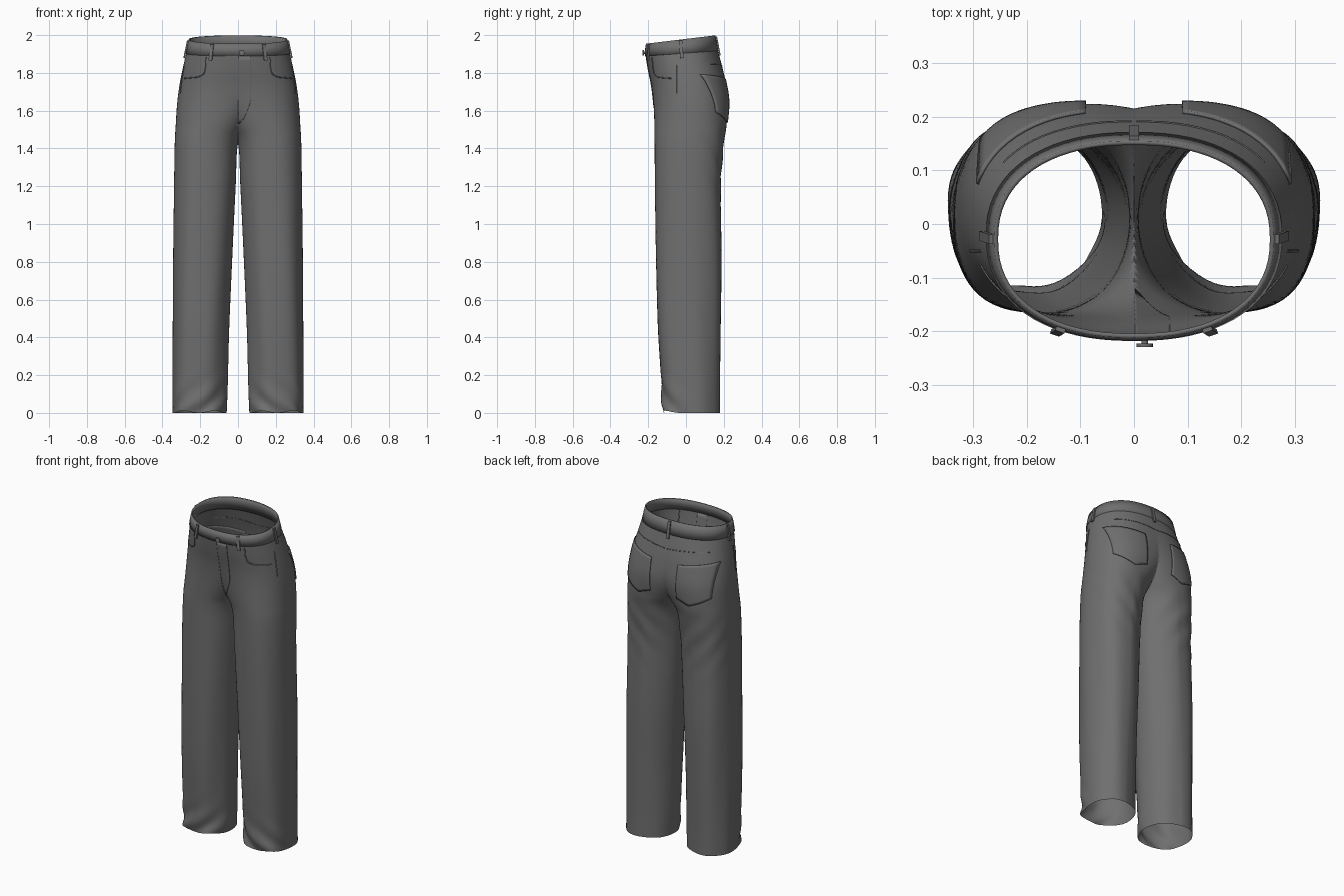
import bpy, bmesh
from math import sin, cos, pi, exp, radians
from mathutils import Vector
from mathutils.bvhtree import BVHTree

cube = bpy.data.objects.get("Cube")
if cube:
    bpy.data.objects.remove(cube)

cloth = bpy.data.materials.new("grey_cloth")
cloth.use_nodes = True
grey = (0.16, 0.16, 0.16, 1)
cloth.diffuse_color = grey
cloth.node_tree.nodes["Principled BSDF"].inputs["Base Color"].default_value = grey

SIDES, ROWS = 72, 110
SHEAR = 0.12          # the waist rises toward the back
ROUND = 0.88          # below 1 makes ovals boxier

# Leg outline by height: z, inner x, outer x, front y, back y
LEVELS = [Vector(v) for v in (
    (0.0, 0.06, 0.346, -0.125, 0.18), (0.15, 0.055, 0.346, -0.13, 0.18),
    (0.45, 0.048, 0.344, -0.15, 0.185), (0.8, 0.033, 0.342, -0.16, 0.19),
    (1.2, 0.013, 0.338, -0.165, 0.185), (1.42, 0.001, 0.335, -0.166, 0.2),
    (1.52, -0.045, 0.33, -0.167, 0.214), (1.64, -0.14, 0.322, -0.172, 0.224),
    (1.74, -0.21, 0.309, -0.182, 0.21), (1.84, -0.255, 0.289, -0.2, 0.185),
    (1.93, -0.268, 0.268, -0.213, 0.16))]


def level_at(f):
    """Smooth blend through the levels, f from 0 to 1."""
    s = f * (len(LEVELS) - 1)
    i = min(int(s), len(LEVELS) - 2)
    u = s - i
    a, b, c, d = (LEVELS[max(0, min(k, len(LEVELS) - 1))] for k in range(i - 1, i + 3))
    return b + (c - a) * (u / 2) + (a - b * 2.5 + c * 2 - d / 2) * u**2 + ((b - c) * 1.5 + (d - a) / 2) * u**3


def oval(lv, t, leg=0.0, grow=0.0):
    """Point on a rounded oval; leg = 1 is boxier outside and cut away inside."""
    z, x0, x1, y0, y1 = lv
    c, s = cos(t), sin(t)
    power = ROUND + leg * (-0.1 if c > 0 else 0.3 + 0.2 * s)
    cx = abs(c)**power * (1 if c > 0 else -1)
    sy = abs(s)**ROUND * (1 if s > 0 else -1)
    return Vector(((x0 + x1) / 2 + ((x1 - x0) / 2 + grow) * cx,
                   (y0 + y1) / 2 + ((y1 - y0) / 2 + grow) * sy, z))


def folds(z, t):
    """Soft drapery: bunched front hem, slanted folds under the seat, long drapes."""
    front, back = max(0, -sin(t)), max(0, sin(t))
    hem = 0.01 * front * exp(-(z / 0.13)**2) * sin(40 * z + 5 * t)
    seat = 0.003 * back * exp(-((z - 1.3) / 0.17)**2) * sin(40 * z + 7 * t)
    drape = 0.002 * sin(6 * t + 2 * z) * min(1, max(0, 1.6 - z))
    return hem + seat + drape


def finish(obj, angle=35, mirror=False, thick=0.0):
    obj.data.materials.append(cloth)
    if thick:
        m = obj.modifiers.new("Thickness", 'SOLIDIFY')
        m.thickness, m.offset = thick, -1
    if mirror:
        m = obj.modifiers.new("Mirror", 'MIRROR')
        m.use_clip, m.merge_threshold = True, 0.0005
    if obj.type == 'MESH':
        bpy.ops.object.select_all(action='DESELECT')
        obj.select_set(True)
        bpy.context.view_layer.objects.active = obj
        bpy.ops.object.shade_smooth_by_angle(angle=radians(angle))


def add_object(name, data):
    obj = bpy.data.objects.new(name, data)
    bpy.context.collection.objects.link(obj)
    return obj


def grid_mesh(rows, closed=False):
    """Skin rows of points with quads."""
    bm = bmesh.new()
    vs = [[bm.verts.new(p) for p in row] for row in rows]
    n = len(rows[0])
    for lo, hi in zip(vs, vs[1:]):
        for i in range(n if closed else n - 1):
            k = (i + 1) % n
            bm.faces.new((lo[i], lo[k], hi[k], hi[i]))
    return bm


def to_object(name, bm):
    me = bpy.data.meshes.new(name)
    bm.normal_update()
    bm.to_mesh(me)
    bm.free()
    return add_object(name, me)


# Trouser body: one leg tube that leans over the middle, cut there and mirrored
rows = []
for r in range(ROWS + 1):
    lv = level_at(r / ROWS)
    z = lv[0]
    tilt = SHEAR * min(1, max(0, (z - 1.6) / 0.3))
    leg = min(1, max(0, (1.55 - z) / 0.35))
    row = []
    for i in range(SIDES):
        t = 2 * pi * i / SIDES
        p = oval(lv, t, leg, folds(z, t))
        p.z += tilt * p.y + 0.007 * exp(-(z / 0.05)**2) * max(0, -sin(t)) * (1 + sin(5 * t))
        row.append(p)
    rows.append(row)
bm = grid_mesh(rows, closed=True)
bmesh.ops.bisect_plane(bm, geom=bm.verts[:] + bm.edges[:] + bm.faces[:], dist=1e-5,
                       plane_co=(0, 0, 0), plane_no=(1, 0, 0), clear_inner=True)
bm.normal_update()
body_tree = BVHTree.FromBMesh(bm)
finish(to_object("trouser_body", bm), 50, mirror=True)


def on_body(origin, direction, lift):
    """Drop a point onto the cloth and lift it off slightly."""
    hit, normal, _, _ = body_tree.ray_cast(Vector(origin), Vector(direction))
    if hit is None:
        hit, normal, _, _ = body_tree.find_nearest(Vector(origin) + Vector(direction))
    if normal.dot(Vector(direction)) > 0:
        normal = -normal
    return hit + normal * lift


def seam(name, path, side, radius=0.003):
    """Thin raised stitch line along a path; side is 'front', 'back' or 'left'."""
    direction = {'front': (0, 1, 0), 'back': (0, -1, 0), 'left': (-1, 0, 0)}[side]
    pts = []
    for (a, z), (b, w) in zip(path, path[1:]):
        for k in range(8):
            u, v = a + (b - a) * k / 8, z + (w - z) * k / 8
            start = (1, u, v) if side == 'left' else (u, -direction[1], v)
            pts.append(on_body(start, direction, 0.0005))
    cu = bpy.data.curves.new(name, 'CURVE')
    cu.dimensions, cu.bevel_depth, cu.bevel_resolution = '3D', radius, 1
    sp = cu.splines.new('POLY')
    sp.points.add(len(pts) - 1)
    for q, p in zip(sp.points, pts):
        q.co = (*p, 1)
    finish(add_object(name, cu), mirror=True)


def patch(name, shape, sign, lift, mirror=True, n=14):
    """Cloth panel laid on the body; shape(u, v) gives x and z."""
    rows = []
    for j in range(n + 1):
        row = []
        for i in range(n + 1):
            x, z = shape(i / n, j / n)
            row.append(on_body((x, sign, z), (0, -sign, 0), lift))
        rows.append(row if sign < 0 else row[::-1])
    finish(to_object(name, grid_mesh(rows)), 40, mirror, thick=lift)


def back_pocket_shape(u, v):
    """Five-sided pocket, point nearer the middle, top rising outward."""
    point = 0.4
    away = (point - u) / point if u < point else (u - point) / (1 - point)
    bottom = 1.535 + (0.03 + 0.025 * u) * away
    top = 1.765 + 0.025 * u
    return 0.09 + u * (0.193 + 0.006 * v), bottom + (top - bottom) * v


def fly_shape(u, v):
    width = 0.065 * min(1, (v * 3 + 0.02))**0.6
    return 0.002 + width * u, 1.53 + 0.36 * v


patch("back_pocket", back_pocket_shape, 1, 0.006)
patch("fly_flap", fly_shape, -1, 0.003, mirror=False)

# Stitch lines
seam("front_pocket_edge", [(0.17, 1.885), (0.172, 1.83), (0.18, 1.795), (0.21, 1.778), (0.295, 1.77)], 'front')
seam("yoke_seam", [(0.005, 1.835), (0.12, 1.845), (0.26, 1.848)], 'back', radius=0.002)
seam("side_seam", [(-0.05, 1.84), (-0.05, 1.67)], 'left')

# Waistband: a ring of doubled cloth, each level with its own rise toward the back
BAND = [(0.07, Vector((1.905, -0.273, 0.273, -0.215, 0.168))),
        (0.09, Vector((1.943, -0.266, 0.266, -0.214, 0.161))),
        (SHEAR, Vector((1.98, -0.258, 0.258, -0.209, 0.152)))]


def band_point(level, t, grow=0.003):
    rise, lv = level
    p = oval(lv, t, grow=grow)
    p.z += rise * p.y
    return p


ring = [[band_point(lv, 2 * pi * i / SIDES) for i in range(SIDES)] for lv in BAND]
finish(to_object("waistband", grid_mesh(ring, closed=True)), 40, thick=0.008)

# Belt loops: straps leaning with the band
for name, deg in (("front_left", -62), ("front_right", -118), ("left", 0), ("right", 180), ("back", 90)):
    t = radians(deg)
    low, high = (band_point(BAND[k], t, 0.007) for k in (0, 2))
    across = band_point(BAND[1], t + 0.02) - band_point(BAND[1], t - 0.02)
    across = across.normalized() * 0.009
    up = (high - low).normalized()
    out = across.cross(up).normalized() * 0.004
    ends = (low - up * 0.025, high - up * 0.006)
    rows = [[p - across - out, p + across - out, p + across + out, p - across + out] for p in ends]
    bm = grid_mesh(rows, closed=True)
    bmesh.ops.holes_fill(bm, edges=bm.edges[:])
    bmesh.ops.recalc_face_normals(bm, faces=bm.faces[:])
    finish(to_object(name + "_belt_loop", bm))

# Waist button on a short shank
for name, radius, y, depth in (("button_cap", 0.015, -0.226, 0.006), ("button_shank", 0.006, -0.221, 0.012)):
    bpy.ops.mesh.primitive_cylinder_add(vertices=20, radius=radius, depth=depth,
                                        location=(0.02, y, 1.907), rotation=(pi / 2, 0, 0))
    bpy.context.object.name = name
    finish(bpy.context.object)
